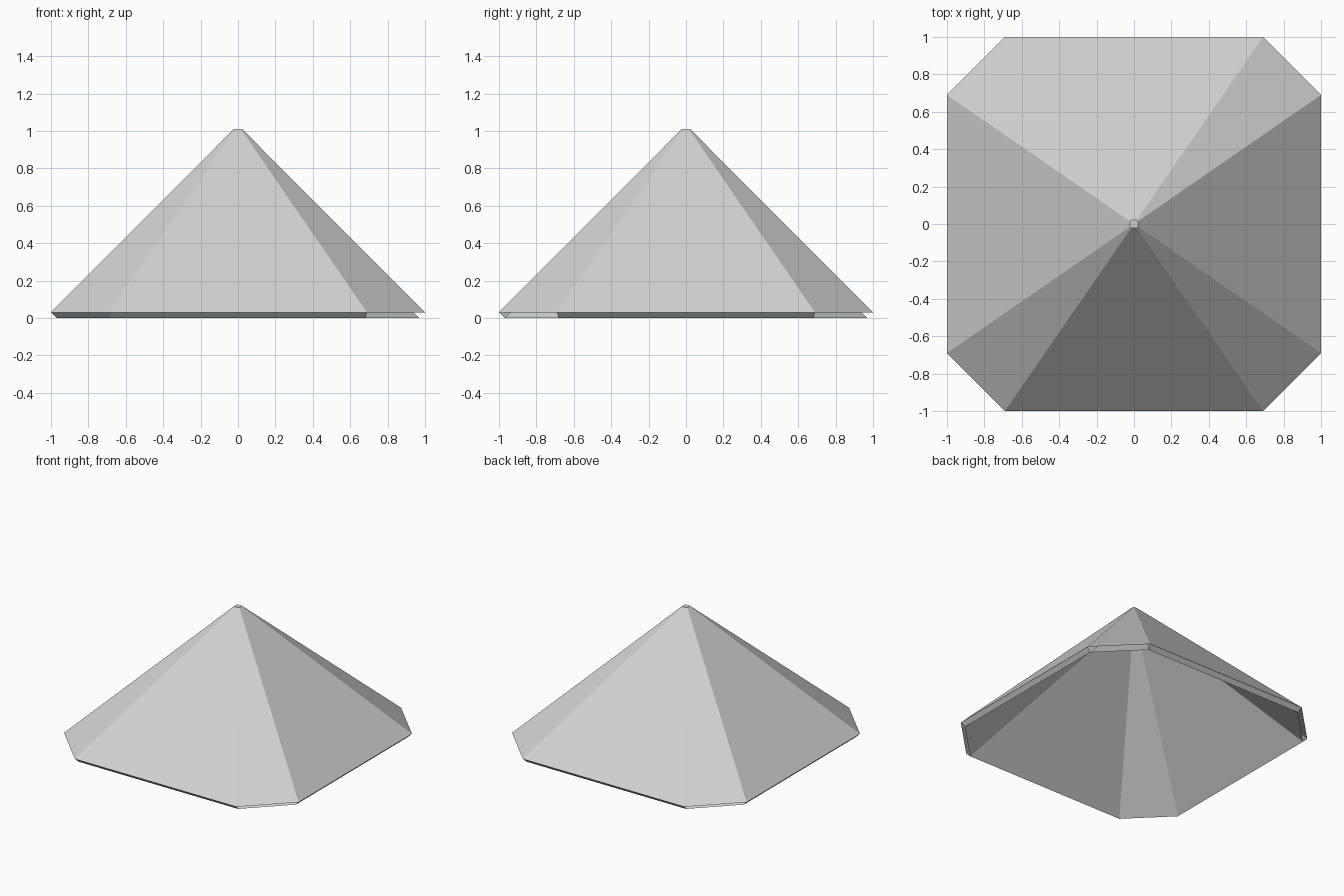
import bpy
import bmesh

cube = bpy.data.objects.get("Cube")
if cube:
    bpy.data.objects.remove(cube, do_unlink=True)

grey = bpy.data.materials.new("light_grey")
grey.use_nodes = True
colour = (0.65, 0.65, 0.65, 1)
grey.diffuse_color = colour
grey.node_tree.nodes["Principled BSDF"].inputs["Base Color"].default_value = colour


def octagon(bm, long, short, z):
    """Ring of eight corners of a square with cut corners."""
    pts = []
    x, y = long, short
    for _ in range(4):
        pts += [(x, -y), (x, y)]
        x, y = -y, x
        # quarter turn of (long, -short) / (long, short)
        break
    ring = [(long, -short), (long, short)]
    for _ in range(3):
        ring += [(-py, px) for px, py in ring[-2:]]
    return [bm.verts.new((px, py, z)) for px, py in ring]


def bridge(bm, lower, upper, skip=()):
    for i in range(8):
        if i not in skip:
            j = (i + 1) % 8
            bm.faces.new((lower[i], lower[j], upper[j], upper[i]))


bm = bmesh.new()
# Outer shell with its small flat cap
eave = octagon(bm, 1.0, 0.69, 0.03)
peak = octagon(bm, 0.022, 0.015, 1.01)
bridge(bm, eave, peak)
bm.faces.new(peak)
# Inner shell, parallel to the outer one
inner_eave = octagon(bm, 0.97, 0.68, 0.0)
inner_peak = octagon(bm, 0.01, 0.007, 0.96)
bridge(bm, inner_peak, inner_eave)
bm.faces.new(inner_peak[::-1])
# Sloping rim, left open at three of the cut corners
bridge(bm, inner_eave, eave, skip=(1, 3, 7))

mesh = bpy.data.meshes.new("pyramid_roof")
bm.to_mesh(mesh)
bm.free()
mesh.materials.append(grey)
roof = bpy.data.objects.new("pyramid_roof", mesh)
bpy.context.scene.collection.objects.link(roof)
